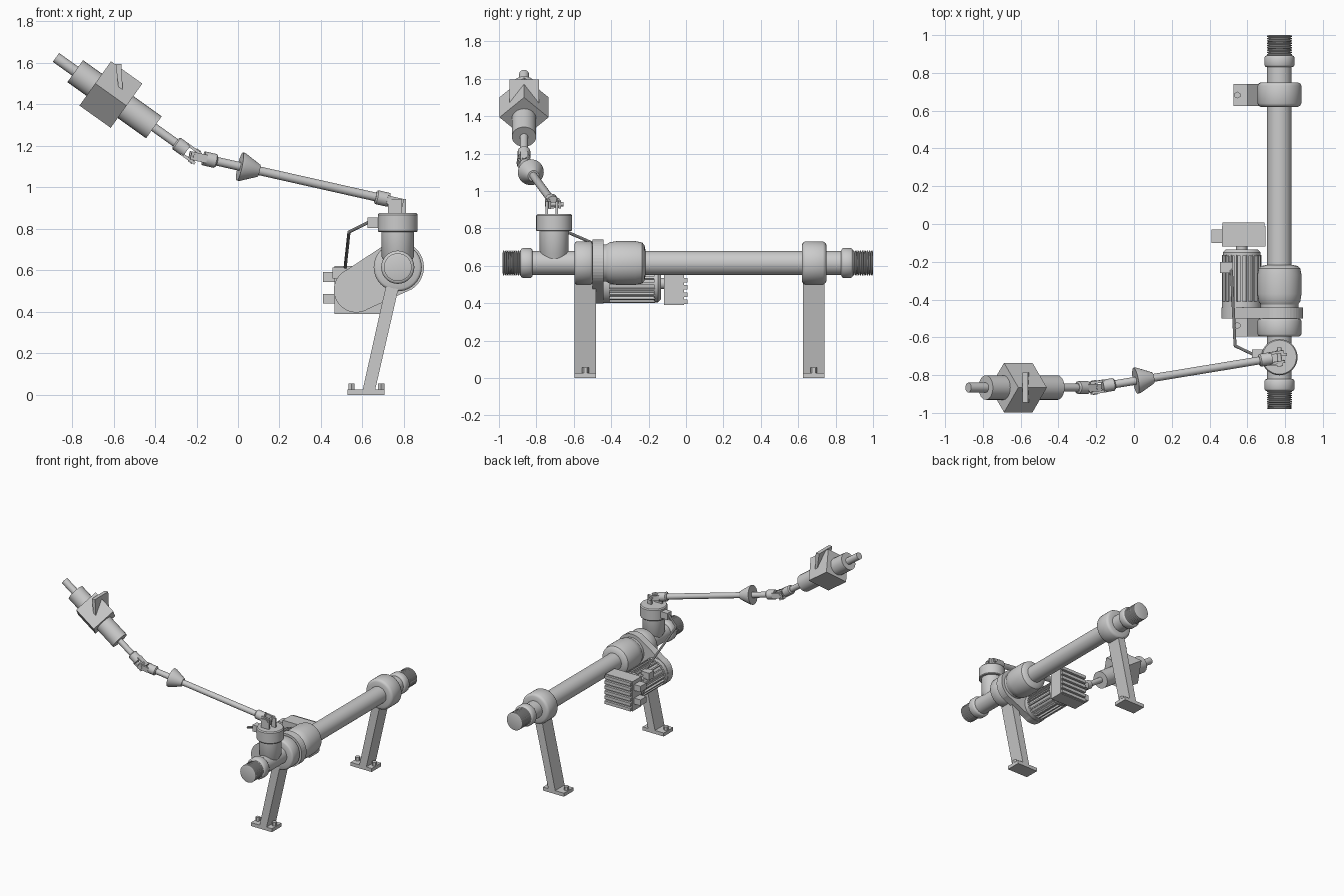
import bpy, math
from mathutils import Vector, Matrix

if "Cube" in bpy.data.objects:
    bpy.data.objects.remove(bpy.data.objects["Cube"])

PX, PZ = 0.77, 0.615          # main pipe axis
Y, Z = Vector((0, 1, 0)), Vector((0, 0, 1))


def mesh(name, verts, faces, smooth=False):
    me = bpy.data.meshes.new(name)
    me.from_pydata([tuple(v) for v in verts], [], faces)
    ob = bpy.data.objects.new(name, me)
    bpy.context.collection.objects.link(ob)
    if smooth:
        bpy.context.view_layer.objects.active = ob
        bpy.ops.object.select_all(action='DESELECT')
        ob.select_set(True)
        bpy.ops.object.shade_smooth_by_angle(angle=math.radians(35))
    return ob


def frame(d, ref=Y):
    # axis, side and up vectors for a direction
    d = Vector(d).normalized()
    s = (ref - d * ref.dot(d)).normalized() if abs(ref.dot(d)) < 0.99 else Vector((1, 0, 0))
    return d, s, d.cross(s)


def lathe(name, p, d, prof, n=32):
    # revolve (distance along axis, radius) pairs, closed with end caps
    p = Vector(p)
    d, s, t = frame(d)
    v = [p + d * h + (s * math.cos(a) + t * math.sin(a)) * r
         for h, r in prof for a in [2 * math.pi * i / n for i in range(n)]]
    f = [(k * n + i, k * n + (i + 1) % n, (k + 1) * n + (i + 1) % n, (k + 1) * n + i)
         for k in range(len(prof) - 1) for i in range(n)]
    m = (len(prof) - 1) * n
    f += [tuple(reversed(range(n))), tuple(range(m, m + n))]
    return mesh(name, v, f, True)


def rod(name, a, b, r, n=24):
    a, b = Vector(a), Vector(b)
    return lathe(name, a, b - a, [(0, r), ((b - a).length, r)], n)


def prism(name, outline, vec):
    # extrude a closed 3D outline along a vector
    n = len(outline)
    o = [Vector(q) for q in outline]
    f = [(i, (i + 1) % n, n + (i + 1) % n, n + i) for i in range(n)]
    return mesh(name, o + [q + Vector(vec) for q in o],
                f + [tuple(reversed(range(n))), tuple(range(n, 2 * n))])


def box(name, x0, x1, y0, y1, z0, z1):
    return prism(name, [(x0, y0, z0), (x1, y0, z0), (x1, y1, z0), (x0, y1, z0)], (0, 0, z1 - z0))


def along(name, prof):
    # lathe on the main pipe, with profile distance = world y
    return lathe(name, (PX, 0, PZ), Y, prof, 40)


def rounded(y0, y1, r, b, base):
    return [(y0, base), (y0, r - b), (y0 + b * .35, r - b * .35), (y0 + b, r),
            (y1 - b, r), (y1 - b * .35, r - b * .35), (y1, r - b), (y1, base)]


# main pipe, couplings and bulged housings
along("main_pipe", [(-0.83, .065), (0.84, .065)])
along("front_coupling", rounded(-0.885, -0.82, .08, .012, .06))
along("back_coupling", rounded(0.83, 0.893, .08, .012, .06))
along("front_flange", rounded(-0.595, -0.50, .116, .012, .06))
along("housing_neck", [(-0.45, .1), (-0.41, .1)])
along("stator_housing", [(-0.425, .06), (-0.425, .1), (-0.41, .11), (-0.37, .117), (-0.27, .117),
                         (-0.235, .11), (-0.222, .095), (-0.215, .06)])
along("back_flange", rounded(0.62, 0.75, .116, .018, .06))

# threaded ends
for name, y0, y1 in (("front_thread", -0.98, -0.88), ("back_thread", 0.89, 1.0)):
    k = 9
    st = (y1 - y0) / k
    along(name, [(y0 + st * (i + q), r) for i in range(k)
                 for q, r in ((0, .056), (.3, .067), (.7, .067))] + [(y1, .056)])

# vertical inlet with cap
lathe("inlet_body", (PX, -0.705, 0), Z, [(.58, .045), (.61, .045), (.665, .078), (.79, .078)])
lathe("inlet_cap", (PX, -0.705, 0), Z, [(.785, .07), (.785, .092), (.79, .096), (.868, .096),
                                        (.876, .09), (.876, .02)])

# drive plate: hull of the pipe circle and the motor circle
MX, MZ = 0.57, 0.505
ang = math.atan2(PZ - MZ, PX - MX)
half = math.acos(0.018 / math.hypot(PZ - MZ, PX - MX))
pts = []
for cx, cz, r, a0, a1 in ((PX, PZ, .126, ang - half, ang + half),
                          (MX, MZ, .108, ang + half, ang + 2 * math.pi - half)):
    pts += [(cx + r * math.cos(a0 + (a1 - a0) * i / 20), -0.5,
             cz + r * math.sin(a0 + (a1 - a0) * i / 20)) for i in range(21)]
prism("drive_plate", pts, (0, 0.058, 0))

# finned motor
lathe("motor_body", (MX, 0, MZ), Y, [(-0.45, .09), (-0.16, .09)])
lathe("motor_front_ring", (MX, 0, MZ), Y, [(-0.445, .105), (-0.41, .105)])
lathe("motor_back_ring", (MX, 0, MZ), Y, [(-0.17, .1), (-0.15, .1), (-0.135, .085)])
for i in range(20):
    a = 2 * math.pi * i / 20
    fin = box("motor_fin", .08, .105, -0.41, -0.165, -.005, .005)
    fin.matrix_world = Matrix.Translation((MX, 0, MZ)) @ Matrix.Rotation(a, 4, 'Y')
rod("motor_shaft", (MX, -0.14, MZ), (MX, -0.1, MZ), .03)
box("motor_terminal", .455, .525, -0.26, -0.2, .56, .615)

# control box with ribbed back and cable glands
box("control_box", .465, .695, -0.118, -0.01, .39, .62)
for i in range(6):
    z = .395 + i * .039
    box("control_box_rib", .468, .692, -0.012, .008, z, z + .024)
for z in (.463, .568):
    box("cable_gland", .41, .47, -0.1, -0.03, z - .023, z + .023)

# sensor and cable
box("sensor_plug", .625, .69, -0.715, -0.665, .805, .855)
cable = [(.63, -0.69, .832), (.535, -0.645, .785), (.515, -0.22, .6)]
for a, b in zip(cable, cable[1:]):
    rod("sensor_cable", a, b, .008, 10)

# slanted legs with feet and bolts
for name, y0, y1 in (("front_leg", -0.595, -0.48), ("back_leg", 0.625, 0.74)):
    prism(name, [(.6, y0, .02), (.66, y0, .02), (.775, y0, .52), (.712, y0, .52)], (0, y1 - y0, 0))
    box(name + "_foot", .527, .707, y0, y1, 0, .027)
    for x in (.547, .69):
        rod(name + "_bolt", (x, (y0 + y1) / 2, .02), (x, (y0 + y1) / 2, .055), .018, 6)

# linkage axes
P0 = Vector((.77, -0.705, .93))
P1 = Vector((-.21, -0.866, 1.15))
D = (P1 - P0).normalized()
U, S, N = frame((-.814, 0, .581))


def yoke(name, p, d, ref):
    # collar plus two fork arms pointing at joint centre p
    d, s, t = frame(d, ref)
    lathe(name + "_collar", p, d, [(.045, .034), (.105, .034), (.112, .026)], 20)
    for k in (-1, 1):
        c = p - d * .022 + s * (k * .027 - .007) - t * .02
        prism(name + "_arm", [c, c + s * .014, c + s * .014 + t * .04, c + t * .04], d * .08)
    rod(name + "_pin", p - s * .038, p + s * .038, .012, 12)


yoke("lower_joint_rod", P0, D, Y)
yoke("upper_joint_rod", P1, -D, Y)
yoke("upper_joint_actuator", P1, U, U.cross(Y))
for k in (-1, 1):
    box("lower_joint_post", .75 + k * .027, .79 + k * .0 if k < 0 else .81, -0.725 + k * .027 - .0,
        -0.711 + k * .027, .87, .945)
rod("lower_joint_pin", P0 - Vector((0, .05, 0)), P0 + Vector((0, .05, 0)), .012, 12)

# connecting rod with conical shield
rod("connecting_rod", P0 + D * .06, P1 - D * .06, .021)
lathe("rod_shield", P0, D, [(.695, .022), (.695, .03), (.775, .068), (.79, .07), (.79, .022)])

# actuator: stem, barrels, diamond block and tip
for name, a, b, r in (("actuator_stem", .06, .26, .021), ("lower_barrel", .24, .43, .065),
                      ("upper_barrel", .57, .706, .065), ("actuator_tip", .70, .82, .026)):
    rod(name, P1 + U * a, P1 + U * b, r)
up = N if N.z > 0 else -N
c = P1 + U * .408 + up * .008
prism("actuator_block", [c + S * .131, c + up * .131, c - S * .131, c - up * .131], U * .185)
prism("block_plate", [(-.572, -0.945, 1.45), (-.59, -0.945, 1.595), (-.562, -0.945, 1.595),
                      (-.555, -0.945, 1.45)], (0, .16, 0))
